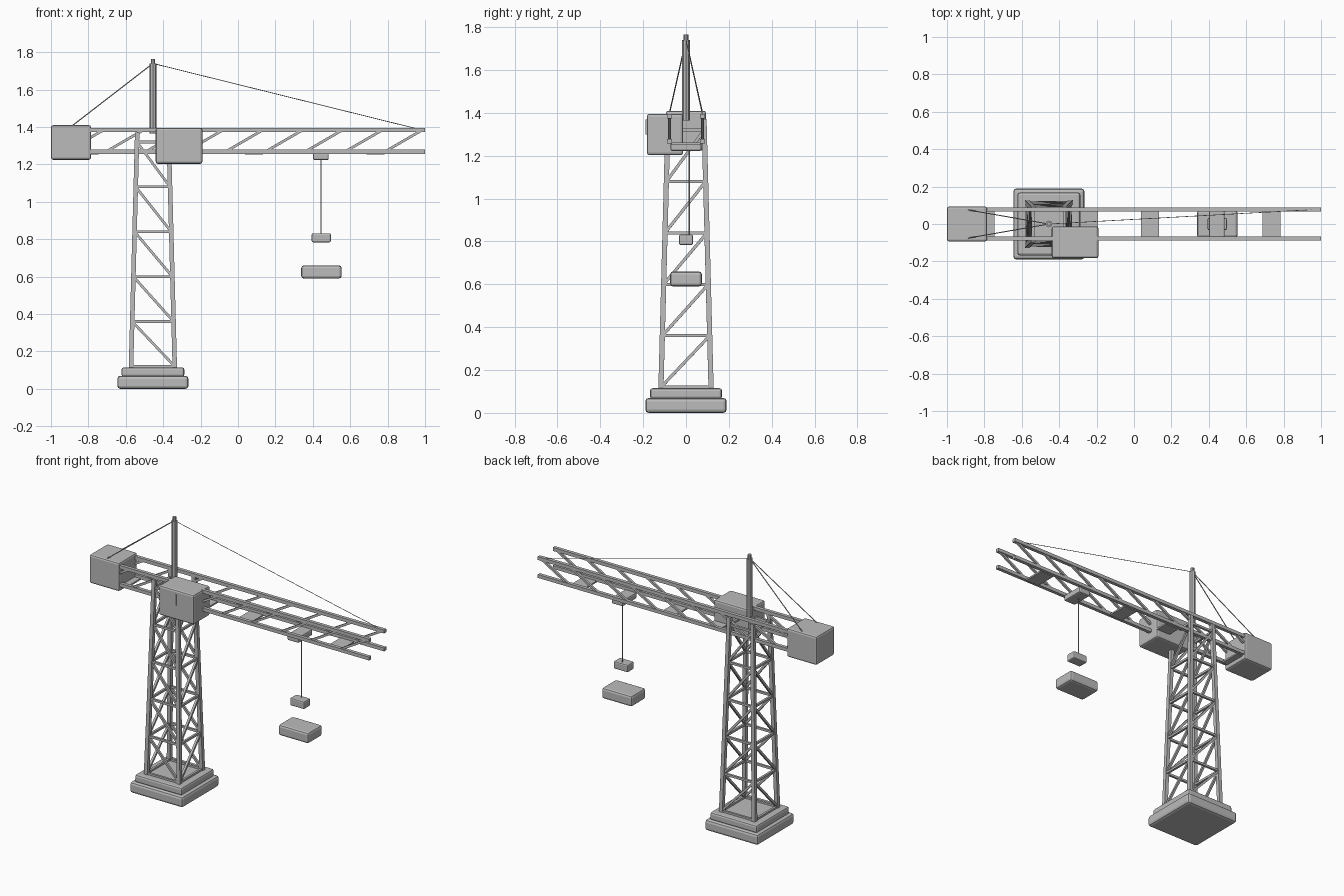
import bpy
import bmesh
from mathutils import Vector, Matrix

cube = bpy.data.objects.get("Cube")
if cube:
    bpy.data.objects.remove(cube, do_unlink=True)

# Single paint colour
steel = bpy.data.materials.new("grey_steel")
steel.use_nodes = True
colour = (0.5, 0.5, 0.5, 1)
steel.diffuse_color = colour
steel.node_tree.nodes["Principled BSDF"].inputs["Base Color"].default_value = colour


def finish(name, bm, bevel=0):
    mesh = bpy.data.meshes.new(name)
    bm.to_mesh(mesh)
    bm.free()
    mesh.materials.append(steel)
    obj = bpy.data.objects.new(name, mesh)
    bpy.context.collection.objects.link(obj)
    if bevel:
        mod = obj.modifiers.new("chamfer", "BEVEL")
        mod.width = bevel
        mod.segments = 2
    return obj


def box(name, low, high, bevel=0):
    low, high = Vector(low), Vector(high)
    bm = bmesh.new()
    bmesh.ops.create_cube(bm, size=1)
    bmesh.ops.scale(bm, vec=high - low, verts=bm.verts)
    bmesh.ops.translate(bm, vec=(low + high) / 2, verts=bm.verts)
    return finish(name, bm, bevel)


def add_beam(bm, a, b, width):
    # Square bar from a to b
    a, b = Vector(a), Vector(b)
    d = b - a
    side = Vector((0, 1, 0)) if abs(d.normalized().y) < 0.9 else Vector((1, 0, 0))
    z = d.normalized()
    x = side.cross(z).normalized()
    y = z.cross(x)
    turn = Matrix((x, y, z)).transposed().to_4x4()
    place = Matrix.Translation((a + b) / 2) @ turn @ Matrix.Diagonal((width, width, d.length, 1))
    bmesh.ops.create_cube(bm, size=1, matrix=place)


def rod(name, a, b, radius, sides=6):
    a, b = Vector(a), Vector(b)
    d = b - a
    bm = bmesh.new()
    place = Matrix.Translation((a + b) / 2) @ d.to_track_quat("Z", "Y").to_matrix().to_4x4()
    bmesh.ops.create_cone(bm, cap_ends=True, segments=sides, radius1=radius,
                          radius2=radius, depth=d.length, matrix=place)
    return finish(name, bm)


TOWER_X = -0.455
TOWER_LOW, TOWER_HIGH = 0.115, 1.37


def slab(name, half, low, high, bevel):
    box(name, (TOWER_X - half, -half, low), (TOWER_X + half, half, high), bevel)


# Stepped foundation
slab("foundation_lower", 0.19, 0, 0.07, 0.016)
slab("foundation_upper", 0.168, 0.065, 0.115, 0.012)


def corner(sx, sy, z):
    t = (z - TOWER_LOW) / (TOWER_HIGH - TOWER_LOW)
    half = 0.117 + (0.084 - 0.117) * t
    return Vector((TOWER_X + sx * half, sy * half, z))


# Tapered lattice tower: legs, rungs and one diagonal per panel
legs = bmesh.new()
for sx in (-1, 1):
    for sy in (-1, 1):
        add_beam(legs, corner(sx, sy, TOWER_LOW - 0.01), corner(sx, sy, TOWER_HIGH), 0.024)
finish("tower_legs", legs)

bracing = bmesh.new()
levels = [0.12 + 0.24 * i for i in range(6)]
for i, z in enumerate(levels):
    for s in (-1, 1):
        add_beam(bracing, corner(-1, s, z), corner(1, s, z), 0.014)
        add_beam(bracing, corner(s, -1, z), corner(s, 1, z), 0.014)
        if i < len(levels) - 1:
            up = levels[i + 1]
            add_beam(bracing, corner(-1, s, up), corner(1, s, z), 0.014)
            add_beam(bracing, corner(s, -1, z), corner(s, 1, up), 0.014)
finish("tower_bracing", bracing)

# Jib: four chords with slanted side bars
CHORD_Y, CHORD_TOP, CHORD_LOW = 0.077, 1.384, 1.268
chords = bmesh.new()
bars = bmesh.new()
for y in (-CHORD_Y, CHORD_Y):
    for z in (CHORD_TOP, CHORD_LOW):
        add_beam(chords, (-0.82, y, z), (1, y, z), 0.022)
    for i in range(9):
        x = 0.985 - 0.213 * i
        add_beam(bars, (max(x - 0.2, -0.93), y, CHORD_LOW), (x, y, CHORD_TOP), 0.014)
finish("jib_chords", chords)
finish("jib_bars", bars)

# Walkway plates under the jib
for i in range(4):
    x = 0.735 - 0.325 * i
    if i != 1:
        box("jib_plate", (x - 0.048, -0.07, 1.252), (x + 0.048, 0.07, 1.262))
box("rear_plate", (-0.80, -0.07, 1.252), (-0.745, 0.07, 1.262))

# Counterweight and operator cab
box("counterweight", (-1, -0.094, 1.225), (-0.785, 0.094, 1.41), 0.012)
box("cab", (-0.44, -0.183, 1.203), (-0.19, -0.013, 1.395), 0.012)
box("cab_handle", (-0.318, -0.189, 1.30), (-0.313, -0.182, 1.37))

# Mast with tip
rod("mast", (TOWER_X, 0, 1.365), (TOWER_X, 0, 1.74), 0.018, 8)
rod("mast_tip", (TOWER_X, 0, 1.74), (TOWER_X, 0, 1.765), 0.011, 8)

# Stay cables
peak = (TOWER_X, 0, 1.74)
for y in (-0.075, 0.075):
    rod("rear_stay", peak, (-0.885, y, 1.408), 0.003)
rod("front_stay", peak, (0.96, CHORD_Y, 1.39), 0.002)

# Trolley, hoist cable, hook block and load
box("trolley", (0.402, -0.072, 1.223), (0.485, 0.072, 1.262), 0.008)
rod("hoist_cable", (0.445, 0.015, 0.82), (0.445, 0.015, 1.23), 0.003)
box("hook_block", (0.394, -0.033, 0.783), (0.496, 0.033, 0.832), 0.008)
box("load", (0.338, -0.074, 0.59), (0.554, 0.074, 0.66), 0.014)
